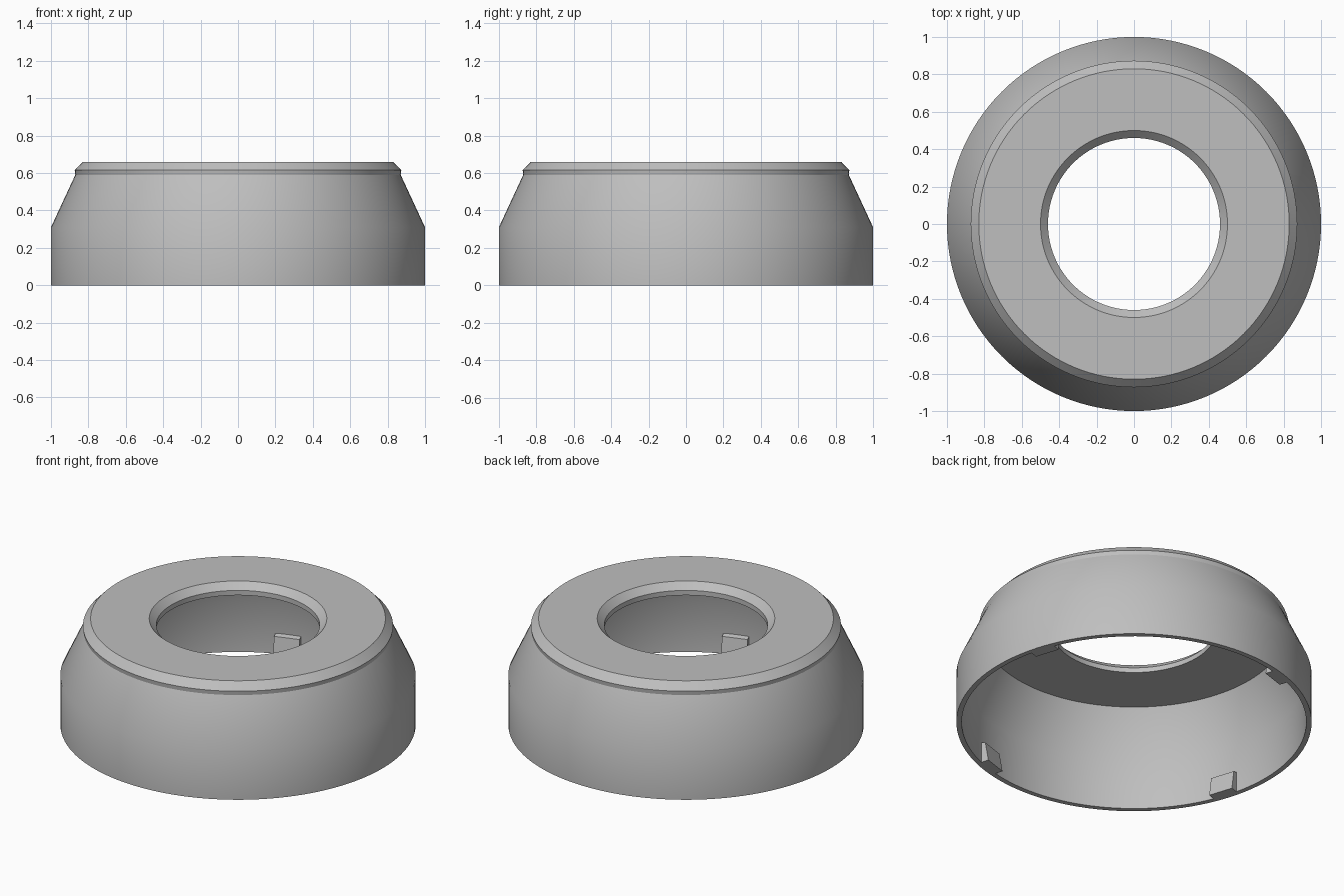
import bpy, bmesh, math

if "Cube" in bpy.data.objects:
    bpy.data.objects.remove(bpy.data.objects["Cube"])

grey = bpy.data.materials.new("plain grey")
grey.use_nodes = True
grey.diffuse_color = (0.52, 0.52, 0.52, 1)
grey.node_tree.nodes["Principled BSDF"].inputs["Base Color"].default_value = grey.diffuse_color


def make_object(name, bm):
    bmesh.ops.recalc_face_normals(bm, faces=bm.faces)
    mesh = bpy.data.meshes.new(name)
    bm.to_mesh(mesh)
    bm.free()
    mesh.materials.append(grey)
    obj = bpy.data.objects.new(name, mesh)
    bpy.context.collection.objects.link(obj)
    return obj


def revolve(name, profile, steps=128):
    """Spin a closed (radius, height) outline around z."""
    bm = bmesh.new()
    verts = [bm.verts.new((r, 0, z)) for r, z in profile]
    edges = [bm.edges.new((a, b)) for a, b in zip(verts, verts[1:] + verts[:1])]
    bmesh.ops.spin(bm, geom=verts + edges, cent=(0, 0, 0), axis=(0, 0, 1),
                   angle=math.tau, steps=steps, use_merge=True)
    bmesh.ops.remove_doubles(bm, verts=bm.verts, dist=0.0001)
    return make_object(name, bm)


# Hollow ring cover: outer wall, shoulder, bevelled top, hole, then inside
cover = revolve("ring_cover", [
    (1, 0), (1, 0.31), (0.87, 0.59), (0.873, 0.615), (0.83, 0.66),
    (0.5, 0.66), (0.46, 0.62), (0.46, 0.59),
    (0.85, 0.59), (0.97, 0.31), (0.97, 0)])
bpy.context.view_layer.objects.active = cover
cover.select_set(True)
bpy.ops.object.shade_smooth_by_angle(angle=math.radians(30))

# Four snap tabs inside the bottom rim
tab_profile = [(0.98, 0.0), (0.92, 0.0), (0.94, 0.12), (0.98, 0.13)]
for i in range(4):
    bm = bmesh.new()
    face = bm.faces.new([bm.verts.new((r, -0.075, z)) for r, z in tab_profile])
    ext = bmesh.ops.extrude_face_region(bm, geom=[face])["geom"]
    bmesh.ops.translate(bm, vec=(0, 0.15, 0),
                        verts=[v for v in ext if isinstance(v, bmesh.types.BMVert)])
    tab = make_object(f"snap_tab_{i + 1}", bm)
    tab.rotation_euler.z = math.radians(18 + 90 * i)
